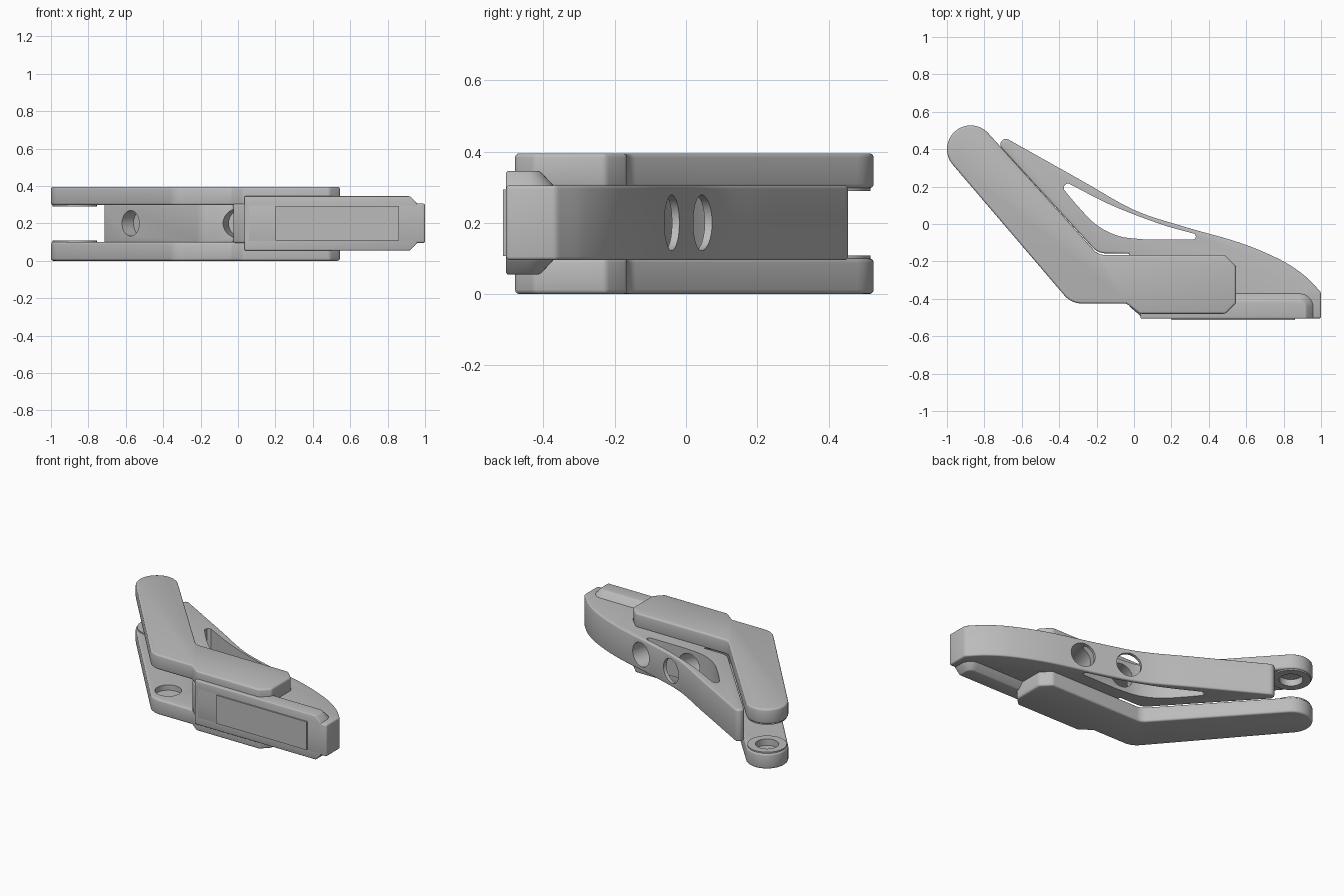
import bpy, bmesh, math
from mathutils import Vector

cube = bpy.data.objects.get("Cube")
if cube:
    bpy.data.objects.remove(cube)

grey = bpy.data.materials.new("satin grey")
grey.use_nodes = True
grey.diffuse_color = (0.5, 0.5, 0.5, 1)
grey.node_tree.nodes["Principled BSDF"].inputs["Base Color"].default_value = (0.5, 0.5, 0.5, 1)


def spline(pts, steps=6):
    """Smooth open curve through 2D points."""
    p = [Vector(q) for q in pts]
    p = [2 * p[0] - p[1]] + p + [2 * p[-1] - p[-2]]
    out = []
    for a, b, c, d in zip(p, p[1:], p[2:], p[3:]):
        for i in range(steps):
            t = i / steps
            out.append(0.5 * (2 * b + (c - a) * t + (2 * a - 5 * b + 4 * c - d) * t**2
                              + (3 * b - a - 3 * c + d) * t**3))
    return [tuple(v) for v in out] + [tuple(pts[-1])]


def arc(cx, cy, r, a0, a1, n=16):
    return [(cx + r * math.cos(math.radians(a0 + (a1 - a0) * i / n)),
             cy + r * math.sin(math.radians(a0 + (a1 - a0) * i / n))) for i in range(n + 1)]


def loft(name, layers):
    """Stack of (outline, z) sections with equal point counts, capped."""
    bm = bmesh.new()
    rings = [[bm.verts.new((x, y, z)) for x, y in pts] for pts, z in layers]
    for lo, hi in zip(rings, rings[1:]):
        for i in range(len(lo)):
            j = (i + 1) % len(lo)
            bm.faces.new((lo[i], lo[j], hi[j], hi[i]))
    bm.faces.new(rings[0][::-1])
    bm.faces.new(rings[-1])
    bmesh.ops.recalc_face_normals(bm, faces=bm.faces)
    me = bpy.data.meshes.new(name)
    bm.to_mesh(me)
    bm.free()
    ob = bpy.data.objects.new(name, me)
    me.materials.append(grey)
    bpy.context.collection.objects.link(ob)
    return ob


def prism(name, pts, z0, z1):
    return loft(name, [(pts, z0), (pts, z1)])


def rod(name, start, end, r):
    """Round cutter between two points."""
    a, b = Vector(start), Vector(end)
    bpy.ops.mesh.primitive_cylinder_add(vertices=40, radius=r, depth=(b - a).length, location=(a + b) / 2)
    ob = bpy.context.object
    ob.name = name
    ob.rotation_euler = (b - a).to_track_quat("Z", "Y").to_euler()
    ob.data.materials.append(grey)
    return ob


def apply_mods(ob):
    bpy.context.view_layer.update()
    me = bpy.data.meshes.new_from_object(ob.evaluated_get(bpy.context.evaluated_depsgraph_get()))
    ob.modifiers.clear()
    ob.data = me


def bevel(ob, width):
    m = ob.modifiers.new("round", "BEVEL")
    m.width, m.segments, m.limit_method, m.angle_limit = width, 3, "ANGLE", 0.6
    apply_mods(ob)


def combine(ob, tool, operation="DIFFERENCE"):
    m = ob.modifiers.new("combine", "BOOLEAN")
    m.object, m.operation, m.solver = tool, operation, "EXACT"
    apply_mods(ob)
    bpy.data.objects.remove(tool)


def smooth(ob):
    bpy.ops.object.select_all(action="DESELECT")
    ob.select_set(True)
    bpy.context.view_layer.objects.active = ob
    bpy.ops.object.shade_smooth_by_angle(angle=math.radians(32))


# Side plates: angled arms with a round pivot end
plate = (arc(-0.873, 0.4, 0.127, 40, 221, 24)
         + arc(-0.28, -0.305, 0.12, 221, 270, 8)
         + [(-0.04, -0.425), (0.03, -0.48), (0.49, -0.48), (0.545, -0.425),
            (0.545, -0.225), (0.485, -0.165)]
         + arc(-0.16, -0.095, 0.07, 270, 221, 6))
for name, z0, z1, inner, side in (("lower_plate", 0, 0.1, 0.1, 1), ("upper_plate", 0.297, 0.395, 0.297, -1)):
    ob = prism(name, plate, z0, z1)
    bevel(ob, 0.012)
    # Raised pivot boss, then round seats on the inner face
    boss = prism("boss", arc(-0.873, 0.4, 0.118, 0, 354, 59), inner - side * 0.02, inner + side * 0.008)
    combine(ob, boss, "UNION")
    for x, y, r in ((-0.873, 0.4, 0.07), (-0.31, -0.285, 0.08)):
        combine(ob, rod("seat_cutter", (x, y, inner - side * 0.035), (x, y, inner + side * 0.05), r))
    smooth(ob)

# Curved lever body between the plates
back = spline([(1, -0.365), (0.91, -0.275), (0.78, -0.19), (0.565, -0.1), (0.27, -0.015),
               (0, 0.075), (-0.28, 0.232), (-0.66, 0.445)])
body = (back + arc(-0.685, 0.425, 0.03, 65, 215, 8)
        + arc(-0.15, -0.06, 0.097, 221, 270, 8)
        + [(-0.025, -0.157), (-0.025, -0.44), (0.05, -0.505), (1, -0.505)])
lever = prism("lever_body", body, 0.095, 0.305)
bevel(lever, 0.01)

# Long tapered window through the lever
window = (spline([(-0.35, 0.217), (-0.12, 0.1), (0.14, 0.0), (0.315, -0.05)])
          + arc(0.315, -0.067, 0.016, 80, -90, 6)
          + spline([(0.06, -0.083), (-0.08, -0.065), (-0.2, -0.005), (-0.3, 0.095), (-0.375, 0.185)])
          + [(-0.372, 0.21)])
combine(lever, prism("window_cutter", window, 0, 0.4))

# Bolt holes from the curved back and a spring seat in the inner wall
combine(lever, rod("bolt_cutter", (0.115, 0.15, 0.2), (-0.02, -0.22, 0.2), 0.078))
combine(lever, rod("bolt_cutter", (0.39, 0.08, 0.2), (0.3, -0.25, 0.2), 0.078))
combine(lever, rod("spring_cutter", (-0.645, 0.2, 0.2), (-0.515, 0.31, 0.2), 0.068))
smooth(lever)


# Wider chamfered pad block along the front
def pad(inset):
    return ([(0.035, -0.505), (0.96 - inset, -0.505)]
            + arc(0.885, -0.445, 0.075 - inset, 0, 90, 8) + [(0.035, -0.37 - inset)])


block = loft("pad_block", [(pad(0.04), 0.055), (pad(0), 0.097), (pad(0), 0.303), (pad(0.04), 0.345)])
bevel(block, 0.006)
smooth(block)

# Thin rectangular face plate
prism("face_plate", [(0.2, -0.514), (0.86, -0.514), (0.86, -0.505), (0.2, -0.505)], 0.107, 0.293)
